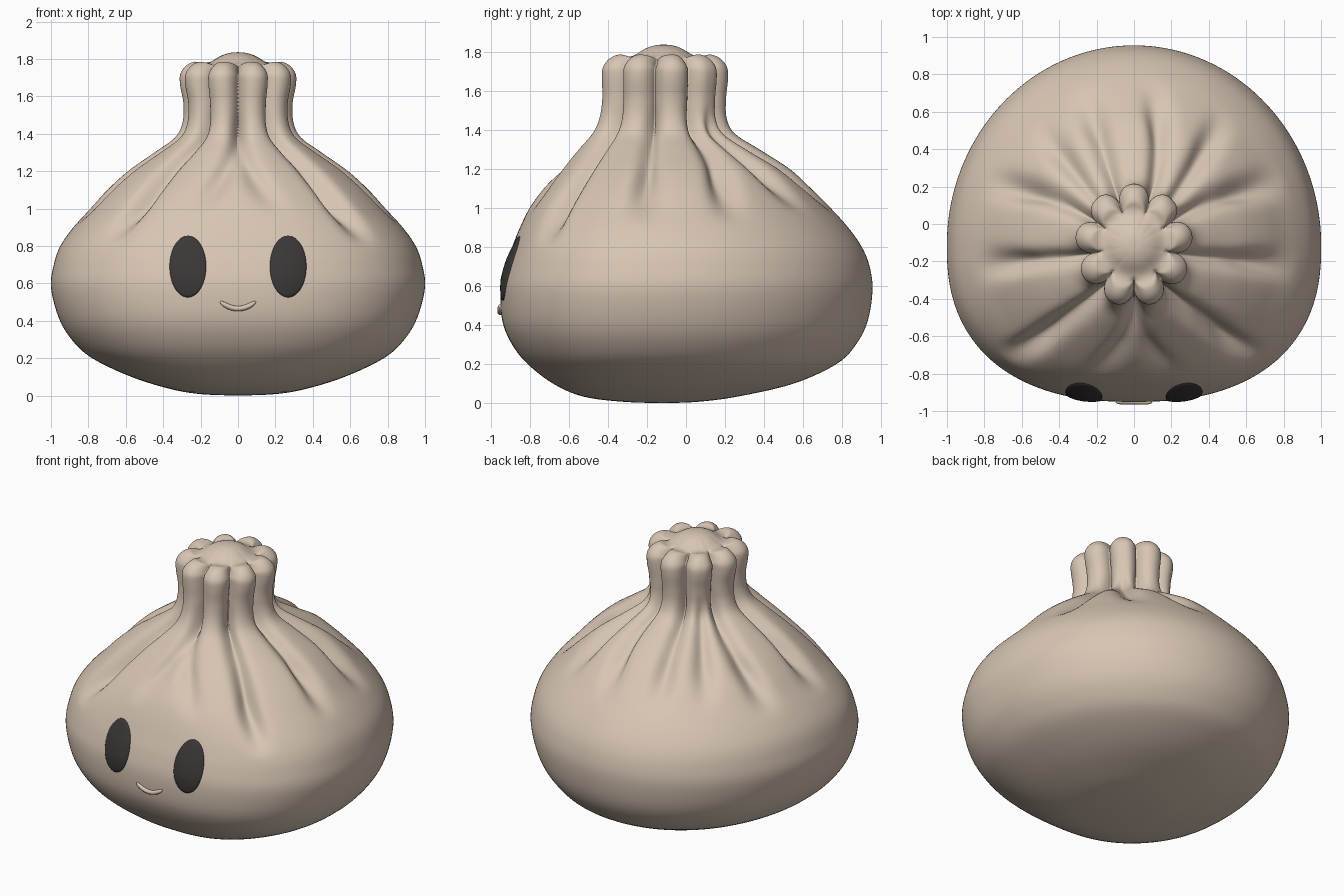
import bpy, bmesh, math
from mathutils import Vector
from mathutils.bvhtree import BVHTree

if "Cube" in bpy.data.objects:
    bpy.data.objects.remove(bpy.data.objects["Cube"])

COLS, SUB, CY = 288, 5, -0.115


def material(name, rgb):
    m = bpy.data.materials.new(name)
    m.diffuse_color = (*rgb, 1)
    m.use_nodes = True
    m.node_tree.nodes["Principled BSDF"].inputs["Base Color"].default_value = m.diffuse_color
    return m


dough = material("dough beige", (0.68, 0.56, 0.455))
dark = material("eye charcoal", (0.045, 0.038, 0.038))


def smooth(a, b, x):
    t = min(1, max(0, (x - a) / (b - a)))
    return t * t * (3 - 2 * t)


def spow(v, e):
    return math.copysign(abs(v) ** e, v)


# Profile: height, half width, front y, back y
PROFILE = [
    (0.0, 0.0, CY, CY), (0.008, 0.2, -0.33, 0.07), (0.035, 0.36, -0.53, 0.27),
    (0.1, 0.57, -0.68, 0.55), (0.2, 0.78, -0.81, 0.77), (0.3, 0.89, -0.89, 0.87),
    (0.42, 0.96, -0.94, 0.93), (0.58, 1.0, -0.95, 0.955), (0.7, 0.985, -0.925, 0.94),
    (0.8, 0.95, -0.89, 0.9), (0.9, 0.88, -0.85, 0.83), (1.0, 0.79, -0.8, 0.74),
    (1.1, 0.7, -0.73, 0.64), (1.2, 0.59, -0.65, 0.53), (1.3, 0.45, -0.565, 0.375),
    (1.38, 0.34, -0.495, 0.25), (1.46, 0.3, -0.458, 0.208), (1.56, 0.295, -0.443, 0.205),
    (1.66, 0.313, -0.445, 0.215), (1.72, 0.312, -0.44, 0.21), (1.765, 0.28, -0.405, 0.175),
    (1.785, 0.235, -0.355, 0.125), (1.775, 0.19, -0.31, 0.08), (1.78, 0.155, -0.27, 0.04),
    (1.815, 0.095, -0.21, -0.02), (1.832, 0.045, -0.16, -0.07), (1.836, 0.0, CY, CY),
]

# Pleats: angle at neck, angle at lower end (from the back), lower end height, depth
PLEATS = [(20, 8, 0.95, 0.16), (-20, -19, 0.95, 0.15), (42, 37, 0.95, 0.16),
          (-42, -41, 0.97, 0.15)]
for s in (1, -1):
    PLEATS += [(s * 60, s * 68, 0.9, 0.17), (s * 100, s * 97, 0.9, 0.17),
               (s * 140, s * 138, 0.78, 0.17), (s * 179, s * 168, 0.93, 0.09)]


def spline(p0, p1, p2, p3, t):
    return [0.5 * (2 * b + (c - a) * t + (2 * a - 5 * b + 4 * c - d) * t * t
                   + (3 * b - a - 3 * c + d) * t ** 3)
            for a, b, c, d in zip(p0, p1, p2, p3)]


def lobe(deg):
    """Scalloped outline of nine round lobes, 1 at the tip of each lobe."""
    u = math.radians((deg + 20) % 40 - 20)
    R, r = 0.24, 0.0835
    return (R * math.cos(u) + math.sqrt(max(0, r * r - (R * math.sin(u)) ** 2))) / (R + r)


def body_point(row, deg, inner):
    z, hx, yf, yb = row
    th = math.radians(90 - deg)
    c, s = math.cos(th), math.sin(th)
    # squarer front on the lower body
    e = 2 / (2 + 0.4 * (1 - smooth(0.8, 1.3, z))) if s < 0 else 1
    neck = smooth(1.2, 1.5, z) * (1 - inner)
    f = 1 - neck * (1 - lobe(deg))
    for top, low, zend, depth in PLEATS:
        ang = low + (top - low) * smooth(zend, 1.45, z)
        d = (deg - ang + 180) % 360 - 180
        w = 5.0 + 1.5 * smooth(1.0, 1.4, z)
        k = smooth(zend, zend + 0.27, z) * (1 - 0.9 * smooth(1.3, 1.55, z))
        f -= depth * k * math.exp(-(d / w) ** 2)
    # lobe tops sink between the lobes
    dip = smooth(1.7, 1.78, z) * (1 - inner) * (1 - lobe(deg)) * 0.18
    return Vector((hx * f * spow(c, e), CY + (yb - CY if s > 0 else CY - yf) * f * spow(s, e), z - dip))


def finish(bm, name, mat):
    bmesh.ops.recalc_face_normals(bm, faces=bm.faces)
    me = bpy.data.meshes.new(name)
    bm.to_mesh(me)
    me.materials.append(mat)
    me.polygons.foreach_set("use_smooth", [True] * len(me.polygons))
    ob = bpy.data.objects.new(name, me)
    bpy.context.collection.objects.link(ob)
    return ob


def bridge(bm, a, b):
    n = len(a)
    for i in range(n):
        bm.faces.new((a[i], a[(i + 1) % n], b[(i + 1) % n], b[i]))


def fan(bm, ring, tip):
    for i in range(len(ring)):
        bm.faces.new((ring[i], ring[(i + 1) % len(ring)], tip))


# Pleated bun body with its gathered knot
bm = bmesh.new()
rings = []
last = len(PROFILE) - 1
for i in range(last):
    p = [PROFILE[min(max(i + k, 0), last)] for k in (-1, 0, 1, 2)]
    for j in range(SUB):
        if i == 0 and j == 0:
            continue
        t = j / SUB
        row = spline(*p, t)
        inner = smooth(20.3, 23, i + t)
        rings.append([bm.verts.new(body_point(row, 360 * k / COLS, inner)) for k in range(COLS)])
for a, b in zip(rings, rings[1:]):
    bridge(bm, a, b)
fan(bm, rings[0], bm.verts.new((0, CY, 0)))
fan(bm, rings[-1], bm.verts.new((0, CY, PROFILE[-1][0])))
finish(bm, "bun_body", dough)
tree = BVHTree.FromBMesh(bm)


def front(x, z, out):
    """Point on the front of the bun, moved outward by out."""
    hit, normal, _, _ = tree.ray_cast(Vector((x, -3, z)), Vector((0, 1, 0)))
    return hit + Vector((0, -out, 0))


# Oval eyes, gently bulging
for side, name in ((-1, "left_eye"), (1, "right_eye")):
    eye = bmesh.new()
    loops = []
    for rho in (1.0, 0.98, 0.9, 0.75, 0.5, 0.25):
        out = -0.01 if rho == 1 else 0.006 + 0.014 * (1 - rho * rho)
        loops.append([eye.verts.new(front(side * 0.268 + 0.099 * rho * math.cos(a),
                                          0.69 + 0.167 * rho * math.sin(a), out))
                      for a in (2 * math.pi * k / 40 for k in range(40))])
    for a, b in zip(loops, loops[1:]):
        bridge(eye, a, b)
    fan(eye, loops[-1], eye.verts.new(front(side * 0.268, 0.69, 0.02)))
    finish(eye, name, dark)

# Small smiling mouth: a soft tube hugging the surface
mouth = bmesh.new()
tube = []
N = 24
for i in range(N + 1):
    t = 2 * i / N - 1
    x, z = 0.095 * t, 0.465 + 0.038 * t * t
    c = front(x, z, 0.004)
    tangent = Vector((0.095, 0, 0.076 * t)).normalized()
    up = Vector((-tangent.z, 0, tangent.x))
    r = 0.014 * math.sqrt(max(0.1, 1 - t ** 6))
    tube.append([mouth.verts.new(c + r * (math.cos(a) * up + math.sin(a) * Vector((0, 1, 0))))
                 for a in (2 * math.pi * k / 10 for k in range(10))])
for a, b in zip(tube, tube[1:]):
    bridge(mouth, a, b)
mouth.faces.new(tube[0])
mouth.faces.new(tube[-1])
finish(mouth, "smile", dough)
